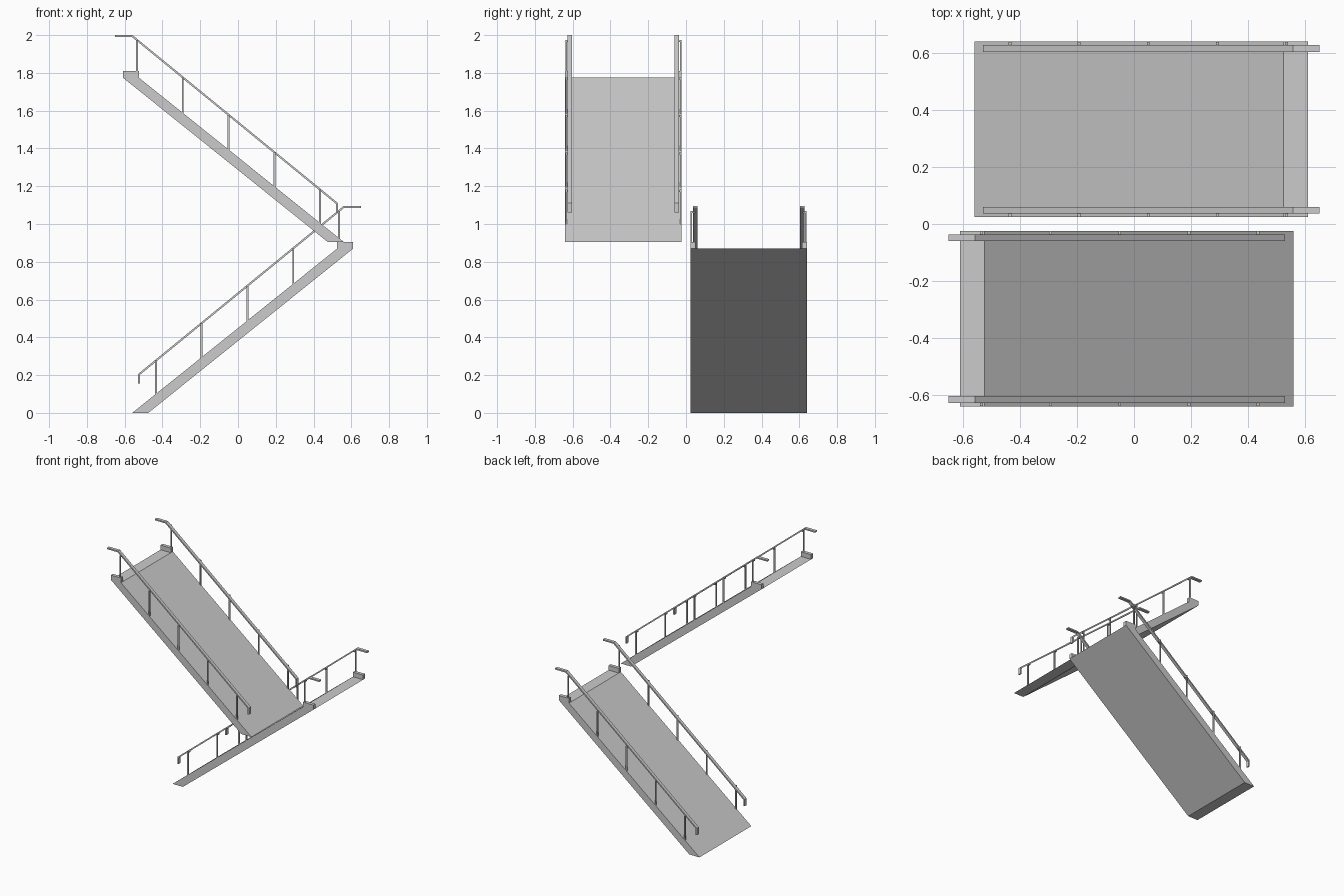
import bpy, bmesh
from mathutils import Vector

cube = bpy.data.objects.get("Cube")
if cube:
    bpy.data.objects.remove(cube, do_unlink=True)

grey = bpy.data.materials.new("light_grey")
grey.use_nodes = True
colour = (0.6, 0.6, 0.6, 1)
grey.diffuse_color = colour
grey.node_tree.nodes["Principled BSDF"].inputs["Base Color"].default_value = colour

RISE = 0.905          # height of one flight
DECK = 0.87           # height of the landing strip
Y_IN, Y_OUT = 0.024, 0.64
RAIL = [(-0.525, 0.155), (-0.525, 0.203), (0.56, 1.09), (0.65, 1.09)]


def extrude(name, outline, y0, y1, turn, lift):
    """Prism from an x-z outline between two y values; turn is 1 or -1."""
    bm = bmesh.new()
    rings = [[bm.verts.new((x * turn, y * turn, z + lift)) for x, z in outline]
             for y in (y0, y1)]
    bm.faces.new(rings[0])
    bm.faces.new(rings[1][::-1])
    n = len(outline)
    for i in range(n):
        j = (i + 1) % n
        bm.faces.new((rings[0][j], rings[0][i], rings[1][i], rings[1][j]))
    bmesh.ops.recalc_face_normals(bm, faces=bm.faces)
    mesh = bpy.data.meshes.new(name)
    bm.to_mesh(mesh)
    bm.free()
    mesh.materials.append(grey)
    obj = bpy.data.objects.new(name, mesh)
    bpy.context.collection.objects.link(obj)


def rect(x0, x1, z0, z1):
    return [(x0, z0), (x1, z0), (x1, z1), (x0, z1)]


def ribbon(path, half):
    """Outline of a mitred band that follows an x-z path."""
    pts = [Vector(p) for p in path]
    left, right = [], []
    for i, p in enumerate(pts):
        a = (p - pts[i - 1]).normalized() if i else None
        b = (pts[i + 1] - p).normalized() if i < len(pts) - 1 else None
        a, b = a or b, b or a
        na, nb = Vector((-a.y, a.x)), Vector((-b.y, b.x))
        m = (na + nb).normalized()
        m *= half / m.dot(na)
        left.append(tuple(p + m))
        right.append(tuple(p - m))
    return left + right[::-1]


def rail_height(x):
    (x0, z0), (x1, z1) = RAIL[1], RAIL[2]
    return z0 + (x - x0) * (z1 - z0) / (x1 - x0)


def flight(label, turn, lift):
    # Sloping slab with a flat landing strip at the top
    slab = [(-0.56, 0), (-0.475, 0), (0.61, DECK), (0.525, DECK)]
    extrude(label + "_ramp", slab, Y_IN, Y_OUT, turn, lift)

    for side, edge, inward in (("inner", Y_IN, 1), ("outer", Y_OUT, -1)):
        def part(name, outline, a, b):
            extrude(f"{label}_{side}_{name}", outline,
                    edge + inward * a, edge + inward * b, turn, lift)

        # Kerb block beside the landing, and the handrail
        part("kerb", rect(0.525, 0.61, DECK, RISE), 0, 0.025)
        part("handrail", ribbon(RAIL, 0.005), 0.012, 0.036)

        # Posts, each with a short arm to the handrail
        for i in range(5):
            x = -0.435 + i * 0.2425
            foot = RISE if i == 4 else (x + 0.56) * 0.802 - 0.01
            top = rail_height(x)
            part(f"post_{i + 1}", rect(x - 0.005, x + 0.005, foot, top), 0.001, 0.009)
            part(f"post_arm_{i + 1}",
                 rect(x - 0.005, x + 0.005, top - 0.012, top - 0.002), 0.009, 0.024)


flight("lower", 1, 0)
flight("upper", -1, RISE)
